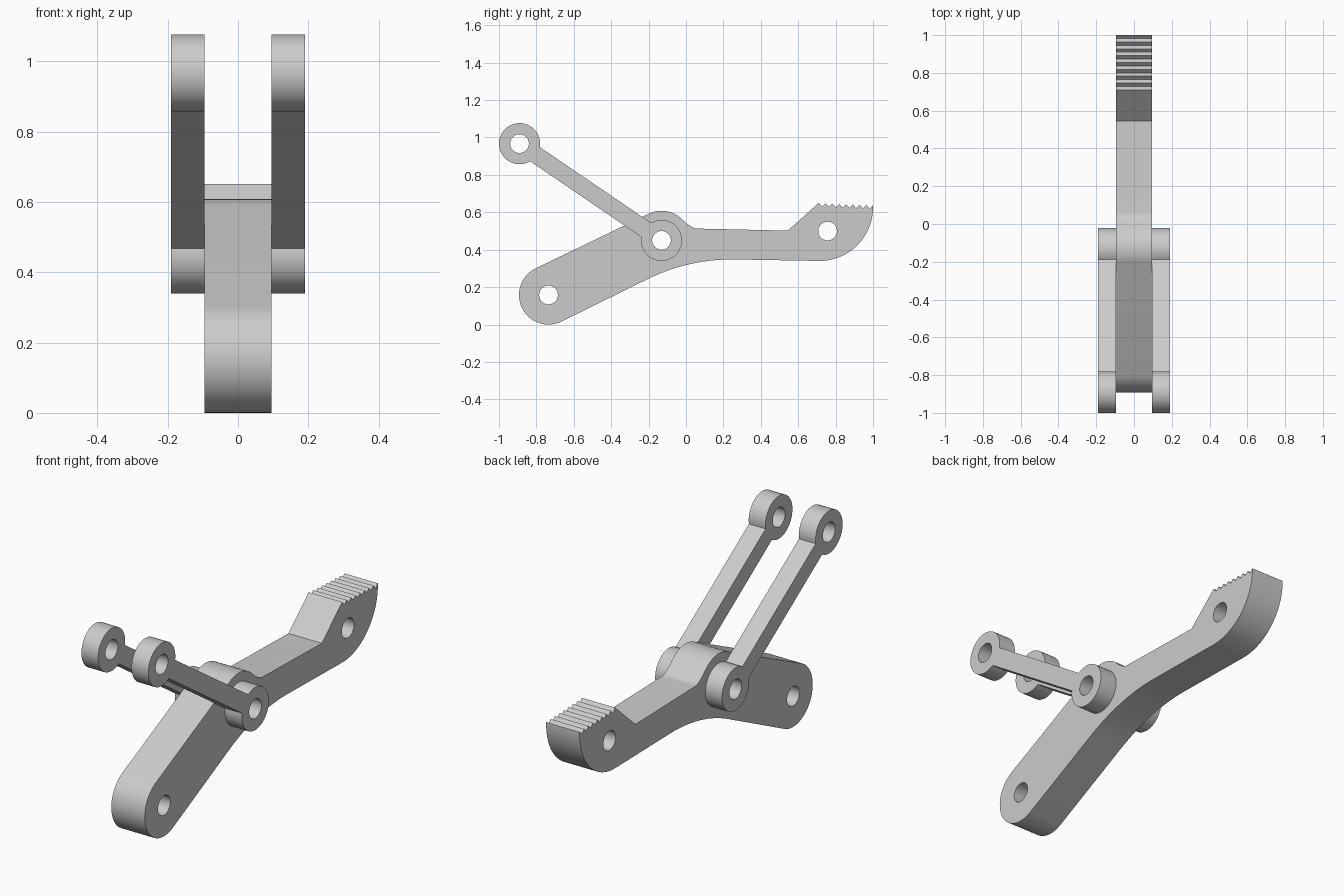
import bpy, bmesh
from math import cos, sin, atan2, asin, pi, radians
from mathutils import Vector

if "Cube" in bpy.data.objects:
    bpy.data.objects.remove(bpy.data.objects["Cube"], do_unlink=True)

grey = bpy.data.materials.new("light_grey")
grey.use_nodes = True
grey.diffuse_color = (0.6, 0.6, 0.6, 1)
grey.node_tree.nodes["Principled BSDF"].inputs["Base Color"].default_value = (0.6, 0.6, 0.6, 1)


def arc(c, r, a0, a1, n=32):
    return [(c[0] + r * cos(a0 + (a1 - a0) * i / n),
             c[1] + r * sin(a0 + (a1 - a0) * i / n)) for i in range(n + 1)]


def blend(p, q, r, n=14):
    p, q, r = Vector(p), Vector(q), Vector(r)
    return [tuple(p * (1 - t) ** 2 + q * 2 * t * (1 - t) + r * t * t)
            for t in (i / n for i in range(n + 1))]


def plate(name, outline, holes, x0, x1):
    """Side profile (y, z) with round holes, extruded along x."""
    bm = bmesh.new()
    loops = [outline] + [arc(h, HOLE, 0, 2 * pi, 40)[:-1] for h in holes]
    for loop in loops:
        vs = [bm.verts.new((x0, y, z)) for y, z in loop]
        for i, v in enumerate(vs):
            bm.edges.new((v, vs[i - 1]))
    bmesh.ops.triangle_fill(bm, edges=bm.edges[:], use_beauty=True, normal=(1, 0, 0))
    new = bmesh.ops.extrude_face_region(bm, geom=bm.faces[:])["geom"]
    top = [v for v in new if isinstance(v, bmesh.types.BMVert)]
    bmesh.ops.translate(bm, verts=top, vec=(x1 - x0, 0, 0))
    bmesh.ops.recalc_face_normals(bm, faces=bm.faces[:])
    mesh = bpy.data.meshes.new(name)
    bm.to_mesh(mesh)
    bm.free()
    mesh.materials.append(grey)
    obj = bpy.data.objects.new(name, mesh)
    bpy.context.collection.objects.link(obj)
    bpy.ops.object.select_all(action="DESELECT")
    obj.select_set(True)
    bpy.context.view_layer.objects.active = obj
    bpy.ops.object.shade_smooth_by_angle(angle=radians(25))


HOLE = 0.05
foot = (-0.735, 0.158)
pivot = (-0.131, 0.45)
jaw = (0.757, 0.5)
tip = (-0.89, 0.967)

# Lever body: rounded foot, hub, neck and toothed jaw
slope = atan2(pivot[1] - foot[1], pivot[0] - foot[0])
R = 0.158
TEETH = 8
pitch = 0.29 / TEETH
body = arc(foot, R, slope + pi / 2, slope + 3 * pi / 2)
body += blend((-0.193, 0.249), (0.021, 0.35), (0.257, 0.348))
body += arc((0.713, 0.627), 0.287, -pi / 2, 0)
for i in range(TEETH):
    y, z = 1.0 - i * pitch, 0.637 + 0.0016 * i
    body += [(y, z), (y - pitch / 2, z - 0.018)]
body += [(0.71, 0.651), (0.545, 0.502)]
hub = arc(pivot, R, pi / 4, slope + pi / 2, 20)
body += blend((0.06, 0.513), (0.03, 0.514), hub[0])
body += hub[1:]
plate("lever_body", body, [foot, pivot, jaw], -0.095, 0.095)

# Pair of links: a ring at each end joined by a straight bar
ring, half_bar = 0.11, 0.046
a = atan2(pivot[1] - tip[1], pivot[0] - tip[0])
d = asin(half_bar / ring)
link = arc(tip, ring, a + d, a + 2 * pi - d, 40)
link += arc(pivot, ring, a - pi + d, a + pi - d, 40)
for side, x0 in (("left", 0.095), ("right", -0.19)):
    plate(side + "_link", link, [tip, pivot], x0, x0 + 0.095)
